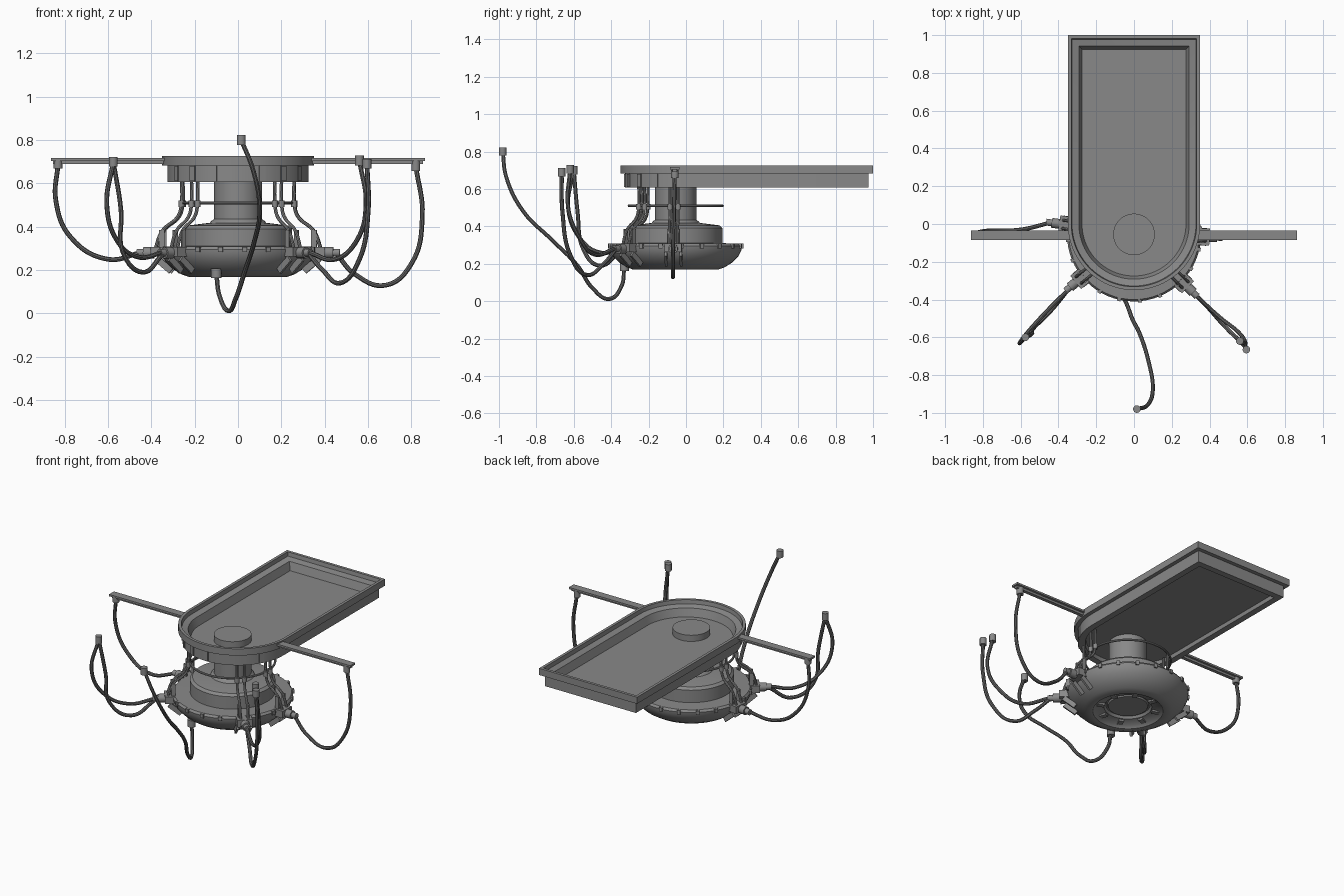
import bpy, bmesh
from math import sin, cos, pi, radians
from mathutils import Vector, Matrix

cube = bpy.data.objects.get("Cube")
if cube:
    bpy.data.objects.remove(cube)


def material(name, value):
    m = bpy.data.materials.new(name)
    m.use_nodes = True
    colour = (value, value, value, 1)
    m.diffuse_color = colour
    m.node_tree.nodes["Principled BSDF"].inputs["Base Color"].default_value = colour
    return m


METAL = material("grey metal", 0.25)
RUBBER = material("dark cable", 0.13)
HUB = Vector((0, -0.055, 0))


def finish(name, mesh, mat, smooth=True):
    obj = bpy.data.objects.new(name, mesh)
    bpy.context.collection.objects.link(obj)
    mesh.materials.clear()
    mesh.materials.append(mat)
    if smooth:
        bpy.ops.object.select_all(action="DESELECT")
        obj.select_set(True)
        bpy.context.view_layer.objects.active = obj
        bpy.ops.object.shade_smooth_by_angle(angle=radians(35))
    return obj


def from_bmesh(name, bm, mat=METAL, smooth=True):
    bmesh.ops.recalc_face_normals(bm, faces=bm.faces)
    mesh = bpy.data.meshes.new(name)
    bm.to_mesh(mesh)
    bm.free()
    return finish(name, mesh, mat, smooth)


def loft(name, outlines):
    """Skin a list of closed outlines and cap both ends."""
    bm = bmesh.new()
    rings = [[bm.verts.new(p) for p in outline] for outline in outlines]
    n = len(rings[0])
    for a, b in zip(rings, rings[1:]):
        for i in range(n):
            j = (i + 1) % n
            bm.faces.new((a[i], a[j], b[j], b[i]))
    bm.faces.new(rings[0])
    bm.faces.new(rings[-1])
    return from_bmesh(name, bm)


def lathe(name, profile, n=64):
    return loft(name, [[HUB + Vector((r * cos(2 * pi * i / n), r * sin(2 * pi * i / n), z))
                        for i in range(n)] for r, z in profile])


def box(name, size, place):
    bm = bmesh.new()
    bmesh.ops.create_cube(bm, size=1, matrix=place @ Matrix.Diagonal((*size, 1)))
    return from_bmesh(name, bm, METAL, False)


def cylinder(name, radius, depth, place, sides=16):
    bm = bmesh.new()
    bmesh.ops.create_cone(bm, cap_ends=True, segments=sides, radius1=radius,
                          radius2=radius, depth=depth, matrix=place)
    return from_bmesh(name, bm)


def tube(name, points, radius, mat, cyclic=False):
    curve = bpy.data.curves.new(name, "CURVE")
    curve.dimensions = "3D"
    curve.bevel_depth = radius
    curve.bevel_resolution = 2
    curve.resolution_u = 8
    curve.use_fill_caps = True
    spline = curve.splines.new("BEZIER")
    spline.bezier_points.add(len(points) - 1)
    spline.use_cyclic_u = cyclic
    for bp, p in zip(spline.bezier_points, points):
        bp.co = p
        bp.handle_left_type = bp.handle_right_type = "AUTO"
    temp = bpy.data.objects.new(name + "_path", curve)
    bpy.context.collection.objects.link(temp)
    bpy.context.view_layer.update()
    graph = bpy.context.evaluated_depsgraph_get()
    mesh = bpy.data.meshes.new_from_object(temp.evaluated_get(graph))
    bpy.data.objects.remove(temp)
    return finish(name, mesh, mat)


def around(angle, r, z, side=0):
    """Frame at a polar position on the hub, x pointing outwards."""
    return (Matrix.Translation(HUB) @ Matrix.Rotation(radians(angle), 4, "Z")
            @ Matrix.Translation((r, side, z)))


# Tray with a rounded front end and a stepped rim
def tray_outline(r, z, n=40):
    arc = [(-r * cos(pi * i / n), -r * sin(pi * i / n), z) for i in range(n + 1)]
    back = 0.65 + r
    return arc + [(r, back, z), (-r, back, z)]


loft("tray", [tray_outline(r, z) for r, z in (
    (0.28, 0.63), (0.285, 0.607), (0.325, 0.607), (0.325, 0.682), (0.35, 0.682), (0.35, 0.725),
    (0.332, 0.725), (0.328, 0.70), (0.292, 0.69), (0.275, 0.64))])
for i in range(7):
    a = radians(-150 + 20 * i)
    place = Matrix.Translation((0.326 * cos(a), 0.326 * sin(a), 0.645)) @ Matrix.Rotation(a, 4, "Z")
    box("tray_rib", (0.009, 0.03, 0.07), place)

# Column and saucer-shaped body
lathe("column", [(0.135, 0.405), (0.125, 0.425), (0.11, 0.435), (0.11, 0.68)], 48)
lathe("body", [
    (0.115, 0.205), (0.12, 0.215), (0.13, 0.215), (0.14, 0.2), (0.19, 0.188), (0.205, 0.172),
    (0.225, 0.168), (0.26, 0.18), (0.30, 0.205), (0.335, 0.24), (0.352, 0.275), (0.355, 0.295),
    (0.345, 0.308), (0.25, 0.31), (0.25, 0.39), (0.235, 0.405), (0.13, 0.418)])
for i in range(20):
    box("edge_lug", (0.03, 0.02, 0.025), around(18 * i + 5, 0.347, 0.295))
for i in range(8):
    place = around(45 * i + 20, 0.165, 0.19)
    box("underside_vent", (0.045, 0.03, 0.012), place)

# Pipe ring around the column
tube("guide_ring", [around(30 * i, 0.25, 0.51).translation for i in range(12)], 0.007, METAL, True)

# Clamps on the body edge, each with a pair of feed pipes from the tray
sideways = Matrix.Rotation(pi / 2, 4, "Y")
for angle in (172, 219.5, -44.5, -2):
    box("clamp_block", (0.07, 0.09, 0.045), around(angle, 0.365, 0.285))
    tilt = Matrix.Rotation(radians(-40), 4, "Y")
    for s in (-1, 1):
        box("clamp_jaw", (0.09, 0.014, 0.03), around(angle, 0.34, 0.225, 0.04 * s) @ tilt)
        box("clamp_fin", (0.025, 0.008, 0.10), around(angle, 0.35, 0.335, 0.03 * s))
        path = ((0.26, 0.62), (0.26, 0.51), (0.275, 0.45), (0.35, 0.38), (0.385, 0.29))
        tube("feed_pipe", [around(angle, r, z, 0.022 * s).translation for r, z in path],
             0.008, METAL)
        cylinder("pipe_collar", 0.014, 0.03, around(angle, 0.26, 0.505, 0.022 * s))
    cylinder("clamp_socket", 0.026, 0.05, around(angle, 0.415, 0.28) @ sideways)
    cylinder("clamp_nozzle", 0.018, 0.04, around(angle, 0.45, 0.28) @ sideways)

# Side arms with a lower rail
for s in (-1, 1):
    box("side_arm", (0.53, 0.05, 0.012), Matrix.Translation((0.597 * s, -0.06, 0.71)))
    box("arm_rail", (0.51, 0.022, 0.016), Matrix.Translation((0.597 * s, -0.06, 0.698)))

# Hanging cables, each ending in a small plug
cables = {
    "right_arm_cable": [(-0.83, -0.06, 0.69), (-0.84, -0.05, 0.52), (-0.77, -0.035, 0.35),
                        (-0.6, -0.03, 0.25), (-0.45, 0.005, 0.28)],
    "left_arm_cable": [(0.82, -0.06, 0.68), (0.85, -0.065, 0.45), (0.8, -0.07, 0.23),
                       (0.68, -0.07, 0.13), (0.54, -0.07, 0.18), (0.45, -0.07, 0.28)],
    "right_outer_cable": [(-0.575, -0.6, 0.7), (-0.605, -0.63, 0.5), (-0.56, -0.57, 0.34),
                          (-0.46, -0.46, 0.26), (-0.35, -0.35, 0.28)],
    "right_inner_cable": [(-0.575, -0.6, 0.7), (-0.54, -0.58, 0.48), (-0.53, -0.55, 0.28),
                          (-0.44, -0.46, 0.19), (-0.35, -0.35, 0.27)],
    "left_inner_cable": [(0.56, -0.62, 0.705), (0.59, -0.63, 0.5), (0.55, -0.57, 0.34),
                         (0.45, -0.49, 0.25), (0.33, -0.38, 0.28)],
    "left_outer_cable": [(0.595, -0.665, 0.69), (0.6, -0.66, 0.47), (0.56, -0.62, 0.25),
                         (0.47, -0.53, 0.14), (0.39, -0.44, 0.2), (0.33, -0.38, 0.27)],
    "front_cable": [(0.015, -0.98, 0.8), (0.07, -0.96, 0.66), (0.1, -0.87, 0.48),
                    (0.075, -0.72, 0.33), (0.03, -0.58, 0.19), (-0.01, -0.5, 0.07),
                    (-0.045, -0.41, 0.012), (-0.085, -0.345, 0.08), (-0.1, -0.33, 0.18)],
}
for name, points in cables.items():
    tube(name, points, 0.011, RUBBER)
    cylinder(name + "_plug", 0.02, 0.045, Matrix.Translation(points[0]))
cylinder("front_socket", 0.024, 0.045, Matrix.Translation((-0.1, -0.33, 0.185)))
